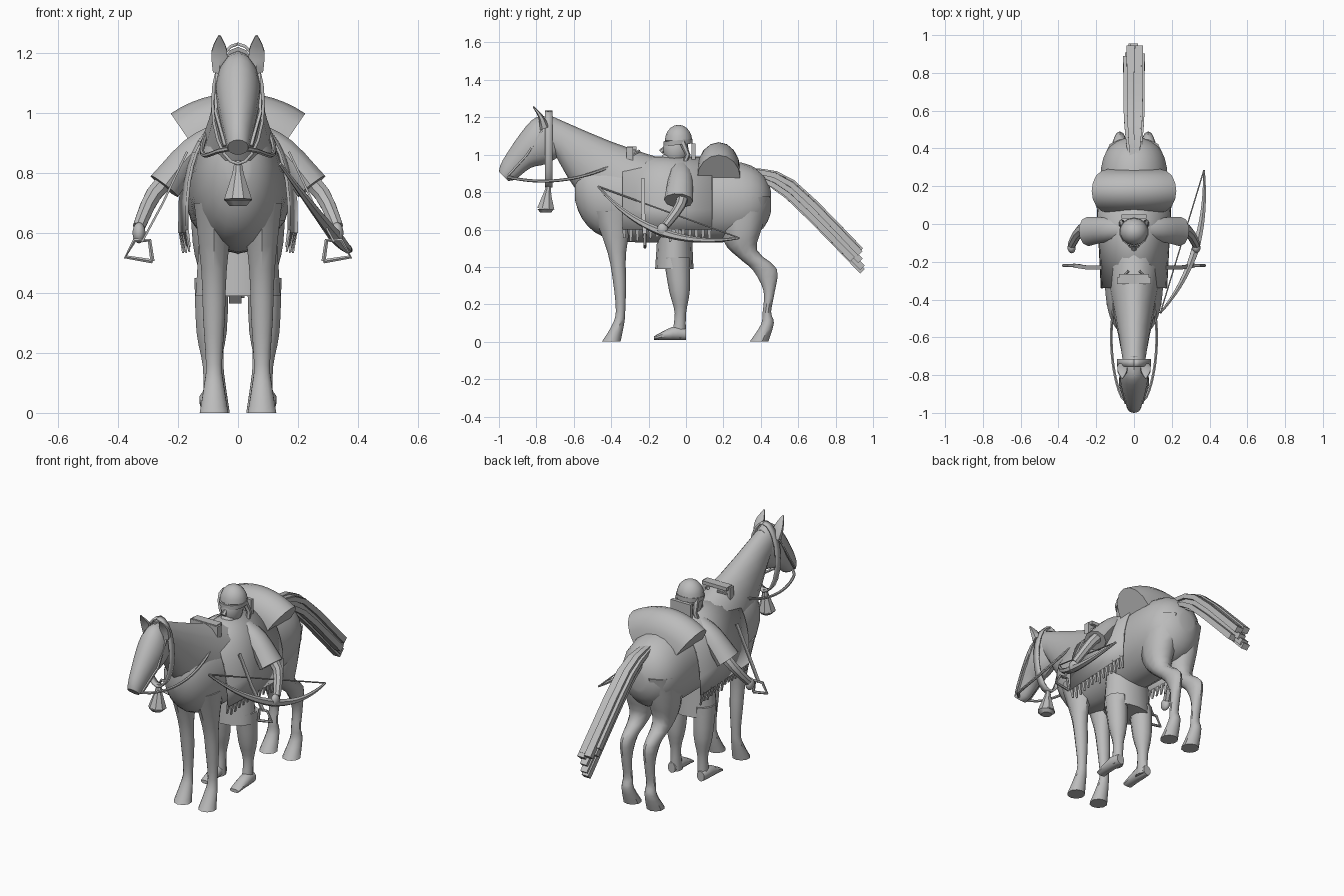
import bpy, bmesh, math, random
from mathutils import Vector

if "Cube" in bpy.data.objects:
    bpy.data.objects.remove(bpy.data.objects["Cube"])
random.seed(4)

grey = bpy.data.materials.new("plain_grey")
grey.use_nodes = True
grey.diffuse_color = (.5, .5, .5, 1)
shader = grey.node_tree.nodes["Principled BSDF"]
shader.inputs["Base Color"].default_value = grey.diffuse_color


def finish(name, bm):
    bmesh.ops.recalc_face_normals(bm, faces=bm.faces)
    mesh = bpy.data.meshes.new(name)
    bm.to_mesh(mesh)
    bm.free()
    mesh.materials.append(grey)
    part = bpy.data.objects.new(name, mesh)
    bpy.context.collection.objects.link(part)
    bpy.ops.object.select_all(action="DESELECT")
    part.select_set(True)
    bpy.context.view_layer.objects.active = part
    bpy.ops.object.shade_smooth_by_angle(angle=math.radians(40))
    return part


def mirrored(part):
    part.modifiers.new("other_side", "MIRROR")


def spline(keys, steps=3):
    """Pass a smooth curve through key tuples of any length."""
    keys = [Vector(key) for key in keys]
    last = len(keys) - 1
    curve = []
    for i in range(last):
        a, b, c, d = keys[max(i - 1, 0)], keys[i], keys[i + 1], keys[min(i + 2, last)]
        for step in range(steps):
            t = step / steps
            bend = (a * 2 - b * 5 + c * 4 - d) * t * t + (b * 3 - a - c * 3 + d) * t ** 3
            curve.append(b + ((c - a) * t + bend) / 2)
    return curve + [keys[-1]]


def skin(name, rings):
    """Bridge point rings into a capped solid."""
    bm = bmesh.new()
    rows = [[bm.verts.new(point) for point in ring] for ring in rings]
    for row, following in zip(rows, rows[1:]):
        for i in range(len(row)):
            bm.faces.new((row[i - 1], row[i], following[i], following[i - 1]))
    bm.faces.new(rows[0])
    bm.faces.new(rows[-1])
    return finish(name, bm)


def oval(centre, across, up, sides):
    angles = [math.tau * (i + .5) / sides for i in range(sides)]
    return [centre + across * math.cos(t) + up * math.sin(t) for t in angles]


def profile(name, keys, x=0, sides=14):
    """Loft ovals, each given by two outline points in y, z and a half width."""
    rings = []
    for front, front_z, back, back_z, width in spline(keys):
        a, b = Vector((x, front, front_z)), Vector((x, back, back_z))
        rings.append(oval((a + b) / 2, Vector((width, 0, 0)), (a - b) / 2, sides))
    return skin(name, rings)


def limb(name, path, start, end, sides=8, flat=1):
    """Sweep a tapering oval along a path; flat scales its second axis."""
    path = [Vector(point) for point in path]
    last = len(path) - 1
    span = path[-1] - path[0]
    side = Vector((0, 0, 1)) if abs(span.y) > span.length / 2 else Vector((0, 1, 0))
    rings = []
    for i, point in enumerate(path):
        along = (path[min(i + 1, last)] - path[max(i - 1, 0)]).normalized()
        across = along.cross(side).normalized()
        radius = start + (end - start) * i / last
        rings.append(oval(point, across * radius, along.cross(across) * radius * flat, sides))
    return skin(name, rings)


def ball(name, centre, size, floor=0):
    bm = bmesh.new()
    bmesh.ops.create_uvsphere(bm, u_segments=14, v_segments=10, radius=1)
    bmesh.ops.scale(bm, vec=size, verts=bm.verts)
    bmesh.ops.translate(bm, vec=centre, verts=bm.verts)
    for vert in bm.verts:
        vert.co.z = max(vert.co.z, floor)
    return finish(name, bm)


def box(name, centre, size):
    bm = bmesh.new()
    bmesh.ops.create_cube(bm, size=1)
    bmesh.ops.scale(bm, vec=size, verts=bm.verts)
    bmesh.ops.translate(bm, vec=centre, verts=bm.verts)
    return finish(name, bm)


def sheet(name, outline, front, back, narrow=1):
    """Extrude an x, z outline along y into a thin sheet, narrower in front."""
    bm = bmesh.new()
    rows = [[bm.verts.new((x * scale, y, z)) for x, z in outline]
            for y, scale in ((front, narrow), (back, 1))]
    for i in range(len(outline) - 1):
        bm.faces.new((rows[0][i], rows[0][i + 1], rows[1][i + 1], rows[1][i]))
    finish(name, bm).modifiers.new("thickness", "SOLIDIFY").thickness = .01


# Horse trunk: a rounded barrel, wider at the rump and raised at the chest
rings = []
for i in range(-12, 13):
    t = math.sin(i / 12 * math.pi / 2) * .99
    swell = math.sqrt(1 - t ** 6)
    rings.append(oval(Vector((0, t * .53 - .07, .75 + .07 * max(-t, 0) ** 4)),
                      Vector((swell * (.17 + t * .025), 0, 0)),
                      Vector((0, 0, swell * .22)), 18))
skin("horse_trunk", rings)

# Horse neck, head, ears and legs
profile("horse_neck", [(-.1, .97, -.45, .66, .15), (-.4, 1.07, -.6, .83, .1),
                       (-.75, 1.22, -.7, 1, .06)])
profile("horse_head", [(-.7, 1.2, -.66, 1, .05), (-.8, 1.2, -.75, .95, .075),
                       (-.88, 1.12, -.83, .93, .068), (-.98, .97, -.91, .87, .045),
                       (-1, .91, -.95, .86, .035)])
mirrored(profile("ears", [(-.78, 1.13, -.73, 1.15, .025), (-.79, 1.2, -.765, 1.21, .03),
                          (-.82, 1.255, -.815, 1.26, .004)], .062, 6))
mirrored(profile("front_legs", [(-.5, .7, -.28, .7, .07), (-.42, .48, -.32, .48, .045),
                                (-.39, .32, -.32, .31, .038), (-.375, .16, -.325, .16, .028),
                                (-.4, .08, -.33, .1, .035), (-.45, 0, -.35, 0, .05)], .08, 10))
mirrored(profile("hind_legs", [(.17, .75, .45, .78, .09), (.2, .54, .41, .62, .08),
                               (.28, .45, .38, .49, .055), (.36, .38, .485, .39, .036),
                               (.415, .27, .475, .27, .03), (.41, .16, .455, .16, .028),
                               (.4, .09, .47, .1, .035), (.34, 0, .44, 0, .05)], .075, 10))

# Tail of overlapping flat locks, the middle ones longest
for i in range(9):
    x = (i - 4) * .009
    drop = random.uniform(0, .09)
    length = 1 - abs(x) * 5 + random.uniform(-.08, .02)
    root = Vector((x, .57 - drop / 3, .86 - drop))
    tip = root + Vector((0, .42, -.42)) * length
    limb("tail_lock", spline([(x / 2, .36, .92 - drop / 2), root, tip]), .02, .03, 4, .8)

# Reins, cheek straps and neck strap with its tassel
steps = [i / 20 for i in range(21)]
mirrored(limb("reins", [(.03 + .09 * math.sqrt(abs(math.sin(math.pi * t))), .7 * t - .95,
                         .88 - .16 * t + .3 * t * t) for t in steps], .008, .008, 6))
mirrored(limb("cheek_straps", [(.045, -.95, .89), (.075, -.85, 1), (.07, -.77, 1.13)],
              .007, .007, 4))
sheet("neck_strap", [(.09 * math.sin(math.tau * t), 1.03 + .205 * math.cos(math.tau * t))
                     for t in steps], -.755, -.715)
limb("tassel_knot", [(0, -.735, .84), (0, -.74, .79)], .012, .022)
limb("tassel", [(0, -.74, .81), (0, -.75, .71)], .016, .05)
limb("tassel_end", [(0, -.75, .71), (0, -.75, .69)], .05, .03)

# Saddle cloth, fringe and saddle
arch = [math.pi * (t - .5) for t in steps]
sheet("saddle_cloth", [(.2 * math.sin(a), .6 + .39 * abs(math.cos(a)) ** .7) for a in arch],
      -.34, .14, .88)
for i in range(14):
    x, y = .17 + i * .0018, i * .035 - .33
    low = random.uniform(.53, .56)
    mirrored(limb("fringe", [(x, y, .61), (x - .01, y, low)], .008, .004, 4, 2))
box("pommel", (0, -.3, .985), (.18, .035, .11))
box("pommel_bar", (0, -.29, 1.035), (.16, .05, .02))
box("cantle", (0, .04, 1), (.13, .02, .12))

# Stirrups hanging out to the sides
mirrored(limb("stirrup_straps", [(.17, -.23, .87), (.25, -.23, .7), (.32, -.22, .57)],
              .005, .005, 4, 3))
corners = [(.285, .505), (.375, .52), (.345, .575), (.295, .575)]
mirrored(limb("stirrups", [(x, -.22, z) for x, z in corners + corners[:1]], .008, .008, 6))

# Blanket roll: a half-round section bent across the back
rings = []
for i in range(-6, 7):
    lean = i / 10
    ring = []
    for k in range(9):
        turn = math.pi * k / 8
        reach = .25 + .147 * math.sin(turn)
        ring.append(Vector((reach * math.sin(lean), .175 + .115 * math.cos(turn),
                            .67 + reach * math.cos(lean))))
    rings.append(ring)
skin("blanket_roll", rings)

# Rider trunk, kilt and legs
profile("rider_trunk", [(-.13, .55, .03, .55, .12), (-.11, .9, .05, .9, .125),
                        (-.08, .97, 0, .97, .05), (-.08, 1, 0, 1, .035)])
profile("kilt", [(-.165, .39, .04, .39, .145), (-.15, .62, .03, .62, .13)])
mirrored(profile("rider_legs", [(-.12, .45, .02, .45, .06), (-.09, .27, .02, .27, .053),
                                (-.06, .15, 0, .15, .03), (-.08, .02, 0, .02, .03)], .088, 10))
mirrored(profile("rider_feet", [(0, .07, 0, .01, .025), (-.07, .08, -.07, .01, .035),
                                (-.17, .03, -.17, .01, .03)], .095, 10))

# Rider arms
mirrored(limb("sleeves", spline([(.06, -.03, .93), (.15, -.03, .87), (.245, -.04, .755)]),
              .04, .06, 10, 1.3))
mirrored(limb("forearms", spline([(.2, -.02, .81), (.28, -.03, .73), (.33, -.11, .62)]),
              .035, .022))
mirrored(ball("hands", (.33, -.125, .6), (.022, .03, .035)))

# Rider head, braids and cap
ball("rider_head", (0, -.055, 1.03), (.058, .068, .088))
limb("nose", [(0, -.1, 1.05), (0, -.135, 1.015)], .008, .014, 6)
ball("beard", (0, -.095, .975), (.04, .04, .035))
ball("cap", (0, -.04, 1.075), (.075, .073, .085), 1.07)
profile("headband", [(-.12, 1.045, .035, 1.06, .074), (-.12, 1.07, .035, 1.085, .078)])
mirrored(limb("braids", [(.055, -.02, 1.07), (.065, .01, 1), (.075, -.03, .9)], .018, .01, 6))

# Bow bent away from its string, held in the left hand
top, foot = Vector((.14, -.47, .83)), Vector((.37, .285, .555))
bulge = Vector((.07, -.04, -.105))
stave = [top.lerp(foot, t) + bulge * 4 * t * (1 - t) for t in steps]
half = len(stave) // 2
limb("bow_upper", stave[:half + 1], .006, .023, 6)
limb("bow_lower", stave[half:], .023, .006, 6)
limb("bow_string", [top, foot], .004, .004, 6)
